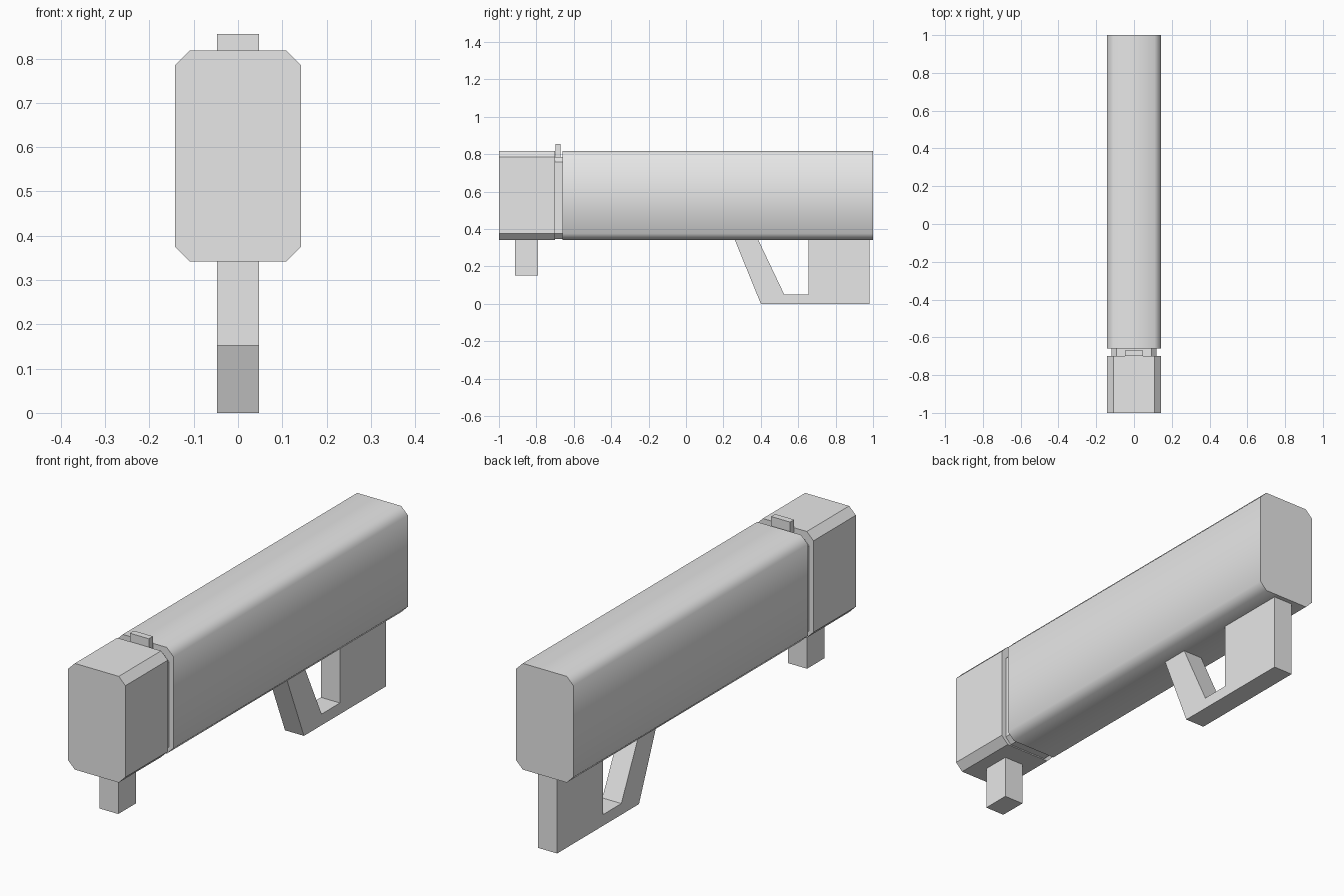
import bpy
import bmesh
import math
from mathutils import Vector

cube = bpy.data.objects.get("Cube")
if cube:
    bpy.data.objects.remove(cube, do_unlink=True)

grey = bpy.data.materials.new("plain_grey")
grey.use_nodes = True
grey.diffuse_color = (0.8, 0.8, 0.8, 1)
grey.node_tree.nodes["Principled BSDF"].inputs["Base Color"].default_value = (0.8, 0.8, 0.8, 1)


def prism(name, points, offset, smooth=False):
    """Extrude a closed outline of 3D points along an offset."""
    bm = bmesh.new()
    face = bm.faces.new([bm.verts.new(p) for p in points])
    result = bmesh.ops.extrude_face_region(bm, geom=[face], use_keep_orig=True)
    moved = [v for v in result["geom"] if isinstance(v, bmesh.types.BMVert)]
    bmesh.ops.translate(bm, verts=moved, vec=Vector(offset))
    bmesh.ops.recalc_face_normals(bm, faces=bm.faces)
    for f in bm.faces:
        f.smooth = smooth
    mesh = bpy.data.meshes.new(name)
    bm.to_mesh(mesh)
    bm.free()
    mesh.materials.append(grey)
    if smooth:
        mesh.set_sharp_from_angle(angle=math.radians(50))
    obj = bpy.data.objects.new(name, mesh)
    bpy.context.collection.objects.link(obj)
    return obj


def chamfered_block(name, half_width, z0, z1, chamfer, y0, y1, smooth=False):
    """Block along y whose four long edges are cut at 45 degrees."""
    w, c = half_width, chamfer
    right = [(w - c, z0), (w, z0 + c), (w, z1 - c), (w - c, z1)]
    outline = right + [(-x, z) for x, z in reversed(right)]
    return prism(name, [(x, y0, z) for x, z in outline], (0, y1 - y0, 0), smooth)


def side_plate(name, outline, half_width=0.047):
    """Side outline in y and z, extruded across x."""
    return prism(name, [(-half_width, y, z) for y, z in outline], (2 * half_width, 0, 0))


def box(name, y0, y1, z0, z1):
    return side_plate(name, [(y0, z0), (y1, z0), (y1, z1), (y0, z1)])


# Long housing, recessed neck and front block
chamfered_block("main_housing", 0.142, 0.342, 0.818, 0.033, -0.66, 1.0, smooth=True)
chamfered_block("recessed_neck", 0.12, 0.347, 0.785, 0.028, -0.70, -0.66)
chamfered_block("front_block", 0.142, 0.342, 0.818, 0.033, -1.0, -0.70)

# Sight tab and front grip
box("sight_tab", -0.699, -0.67, 0.78, 0.855)
box("front_grip", -0.915, -0.79, 0.152, 0.345)

# Rear handle with its slanted guard
side_plate("rear_handle", [
    (0.26, 0.344), (0.40, 0), (0.98, 0), (0.98, 0.344),
    (0.655, 0.344), (0.655, 0.05), (0.525, 0.05), (0.385, 0.344)])
